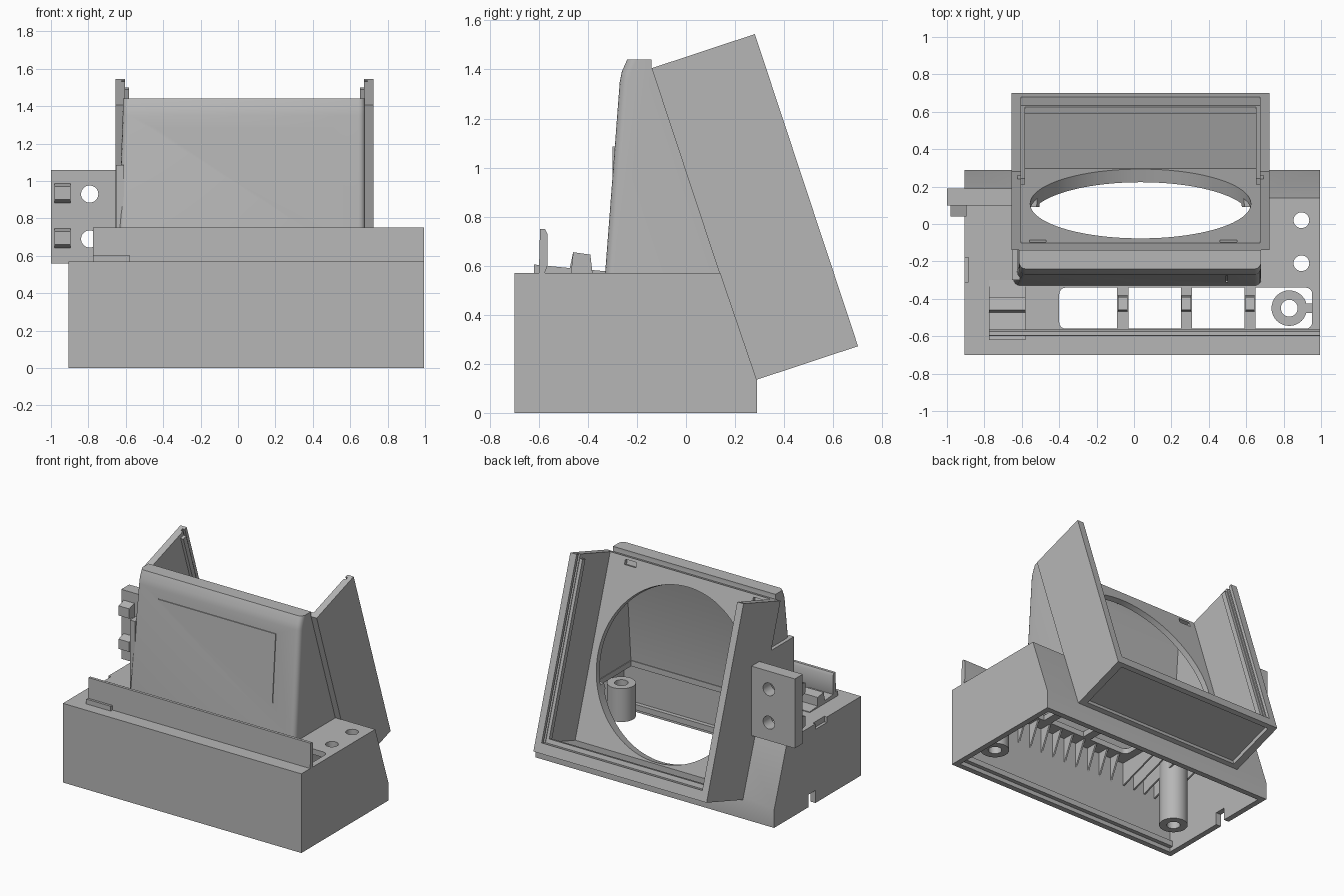
import bpy, bmesh, math
from mathutils import Vector, Matrix

cube = bpy.data.objects.get("Cube")
if cube:
    bpy.data.objects.remove(cube)

grey = bpy.data.materials.new("plain grey")
grey.use_nodes = True
tone = (0.47, 0.47, 0.47, 1)
grey.diffuse_color = tone
grey.node_tree.nodes["Principled BSDF"].inputs["Base Color"].default_value = tone


def finish(name, bm):
    bmesh.ops.recalc_face_normals(bm, faces=bm.faces)
    mesh = bpy.data.meshes.new(name)
    bm.to_mesh(mesh)
    bm.free()
    mesh.materials.append(grey)
    obj = bpy.data.objects.new(name, mesh)
    bpy.context.collection.objects.link(obj)
    return obj


def prism(name, profile, x0, x1, round_front=0):
    """Side profile in (y, z), extruded along x."""
    bm = bmesh.new()
    face = bm.faces.new([bm.verts.new((x0, y, z)) for y, z in profile])
    new = bmesh.ops.extrude_face_region(bm, geom=[face])["geom"]
    verts = [v for v in new if isinstance(v, bmesh.types.BMVert)]
    bmesh.ops.translate(bm, verts=verts, vec=(x1 - x0, 0, 0))
    if round_front:
        edges = [e for e in bm.edges if all(v.co.y < -0.2 for v in e.verts)
                 and abs(e.verts[0].co.x - e.verts[1].co.x) < 0.01]
        bmesh.ops.bevel(bm, geom=edges, offset=round_front, segments=4,
                        profile=0.5, affect='EDGES')
    return finish(name, bm)


def box(name, x0, x1, y0, y1, z0, z1):
    return prism(name, [(y0, z0), (y1, z0), (y1, z1), (y0, z1)], x0, x1)


def cylinder(name, centre, axis, radius, depth, segments=32):
    bm = bmesh.new()
    turn = Vector((0, 0, 1)).rotation_difference(Vector(axis)).to_matrix().to_4x4()
    bmesh.ops.create_cone(bm, cap_ends=True, segments=segments, radius1=radius,
                          radius2=radius, depth=depth,
                          matrix=Matrix.Translation(centre) @ turn)
    return finish(name, bm)


def cut(obj, *cutters):
    bpy.context.view_layer.objects.active = obj
    for cutter in cutters:
        mod = obj.modifiers.new("cut", 'BOOLEAN')
        mod.operation = 'DIFFERENCE'
        mod.solver = 'EXACT'
        mod.object = cutter
        bpy.ops.object.modifier_apply(modifier=mod.name)
        bpy.data.objects.remove(cutter)


# Tilted frame: n runs out of the back, v runs down the slope
TILT = math.atan2(0.42, 1.27)
C, S = math.cos(TILT), math.sin(TILT)


def slope(n, v):
    return (-0.14 + n * C + v * S, 1.405 + n * S - v * C)


def tilted(name, x0, x1, n0, n1, v0, v1):
    return prism(name, [slope(n0, v0), slope(n1, v0), slope(n1, v1), slope(n0, v1)], x0, x1)


def round_opening():
    y, z = slope(0, 0.67)
    return cylinder("cutter", (0.035, y, z), (0, C, S), 0.59, 0.3, 96)


# Hollow base with a sloping back
base = prism("base", [(-0.7, 0), (0.29, 0), (0.29, 0.13), (0.14, 0.57), (-0.7, 0.57)], -0.905, 0.995)
cut(base,
    prism("cutter", [(-0.66, -0.1), (0.25, -0.1), (0.25, 0.12), (0.11, 0.53), (-0.66, 0.53)], -0.865, 0.955),
    box("cutter", -0.58, 0.64, -0.29, 0.09, 0.4, 0.7),
    round_opening(),
    box("cutter", -0.95, -0.8, -0.18, -0.1, -0.1, 0.09),
    box("cutter", -0.95, -0.885, -0.31, -0.18, 0.53, 0.6))
slot = box("cutter", -0.4, 0.953, -0.56, -0.34, 0.4, 0.7)
bm = bmesh.new()
bm.from_mesh(slot.data)
uprights = [e for e in bm.edges if abs(e.verts[0].co.z - e.verts[1].co.z) > 0.1]
bmesh.ops.bevel(bm, geom=uprights, offset=0.035, segments=4, profile=0.5, affect='EDGES')
bm.to_mesh(slot.data)
bm.free()
cut(base, slot, *[cylinder("cutter", (0.895, y, 0.55), (0, 0, 1), 0.042, 0.2) for y in (0.02, -0.21)])

# Bars across the deck slot, each with a raised stop
for i, x in enumerate((-0.06, 0.28, 0.62)):
    box(f"slot_bar_{i}", x - 0.03, x + 0.03, -0.57, -0.33, 0.53, 0.57)
    prism(f"slot_stop_{i}", [(-0.47, 0.56), (-0.38, 0.56), (-0.39, 0.645), (-0.46, 0.655)], x - 0.025, x + 0.025)

# Screw bosses inside the base
for i, (x, outer, top) in enumerate(((0.83, 0.095, 0.3), (-0.72, 0.095, 0.54))):
    boss = cylinder(f"screw_boss_{i}", (x, -0.45, (top + 0.06) / 2), (0, 0, 1), outer, top - 0.06)
    cut(boss, cylinder("cutter", (x, -0.45, 0.1), (0, 0, 1), 0.045, 0.6))
box("boss_bracket", 0.91, 0.96, -0.475, -0.425, 0.06, 0.3)

# Ribs under the deck
for i in range(13):
    x = -0.36 + i * 0.1
    prism(f"front_rib_{i}", [(-0.665, 0.54), (-0.57, 0.54), (-0.665, 0.34)], x, x + 0.012)
for i in range(5):
    x = -0.83 + i * 0.09
    prism(f"side_rib_{i}", [(-0.665, 0.54), (-0.31, 0.54), (-0.36, 0.46), (-0.665, 0.36)], x, x + 0.012)
box("bottom_ledge", -0.87, 0.96, -0.67, -0.63, 0.03, 0.07)

# Upright rail and clip on the deck
prism("front_rail", [(-0.58, 0.56), (-0.565, 0.6), (-0.565, 0.73), (-0.575, 0.75), (-0.595, 0.75), (-0.6, 0.56)], -0.775, 0.995)
prism("clip_plate", [(-0.62, 0.56), (-0.62, 0.605), (-0.47, 0.59), (-0.3, 0.575), (-0.3, 0.56)], -0.775, -0.58)
prism("clip_stop", [(-0.48, 0.56), (-0.46, 0.655), (-0.39, 0.645), (-0.39, 0.56)], -0.775, -0.58)

# Hollow shroud in front of the round opening
shroud = prism("shroud", [(-0.33, 0.565), (-0.27, 1.35), (-0.262, 1.39), (-0.24, 1.44),
                          (-0.14, 1.44), slope(0, 0), slope(0, 0.885)], -0.645, 0.68, 0.035)
bm = bmesh.new()
bm.from_mesh(shroud.data)
for v in bm.verts:  # slight draft on the right side
    if v.co.x < -0.55 and v.co.z > 1.2:
        v.co.x += 0.03
bm.to_mesh(shroud.data)
bm.free()
cut(shroud, prism("cutter", [(-0.3, 0.5), (-0.235, 1.34), (-0.21, 1.4), (-0.1, 1.4), (0.25, 0.5)], -0.585, 0.645))


def front_y(z):
    return -0.33 + (z - 0.565) * 0.06 / 0.785


def groove(x0, x1, z0, z1):
    profile = [(front_y(z) + d, z) for z, d in ((z0, -0.05), (z1, -0.05), (z1, 0.006), (z0, 0.006))]
    return prism("cutter", profile, x0, x1)


cut(shroud, groove(-0.44, 0.5, 1.28, 1.288), groove(0.492, 0.5, 0.8, 1.28))
box("shroud_side_plate", -0.652, -0.61, -0.3, 0.0, 0.565, 1.085)

# Mounting plate with the round opening
plate = tilted("opening_plate", -0.64, 0.71, 0, 0.04, 0, 1.3)
cut(plate, round_opening(), *[tilted("cutter", x, x + 0.09, 0.015, 0.06, 0.02, 0.055) for x in (-0.56, 0.46)])

# Side walls and grooved rails of the tilted frame
for side, outer, inner in (("right", -0.655, -0.605), ("left", 0.725, 0.675)):
    d = 1 if inner > outer else -1
    wall = tilted(f"{side}_frame_wall", min(outer, inner), max(outer, inner), 0, 0.443, 0, 1.34)
    cut(wall, tilted("cutter", min(inner - d * 0.018, inner + d * 0.05),
                     max(inner - d * 0.018, inner + d * 0.05), 0.4, 0.42, -0.1, 1.28))
    tip = inner + d * 0.022
    tilted(f"{side}_frame_lip", min(inner, tip), max(inner, tip), 0.36, 0.395, 0.03, 1.3)

# Floor of the tilted frame, recessed beneath
floor = tilted("frame_floor", -0.655, 0.725, 0, 0.443, 1.27, 1.34)
cut(floor, tilted("cutter", -0.6, 0.67, 0.04, 0.41, 1.31, 1.4),
    tilted("cutter", -0.53, 0.59, 0.375, 0.382, 1.2, 1.28))
tilted("frame_floor_lip", -0.61, 0.68, 0.36, 0.395, 1.24, 1.28)

# Side tab with two holes and two blocks
tab = box("side_tab", -1.0, -0.645, 0.1, 0.19, 0.56, 1.06)
cut(tab, *[cylinder("cutter", (-0.793, 0.14, z), (0, 1, 0), 0.046, 0.3) for z in (0.69, 0.93)])
for i, z in enumerate((0.64, 0.88)):
    prism(f"tab_block_{i}", [(0.11, z), (0.04, z + 0.02), (0.04, z + 0.09), (0.11, z + 0.11)], -0.98, -0.895)

# Crisp shading with smooth rounded parts
for obj in bpy.context.scene.objects:
    obj.select_set(obj.type == 'MESH')
bpy.ops.object.shade_smooth_by_angle(angle=math.radians(30))
